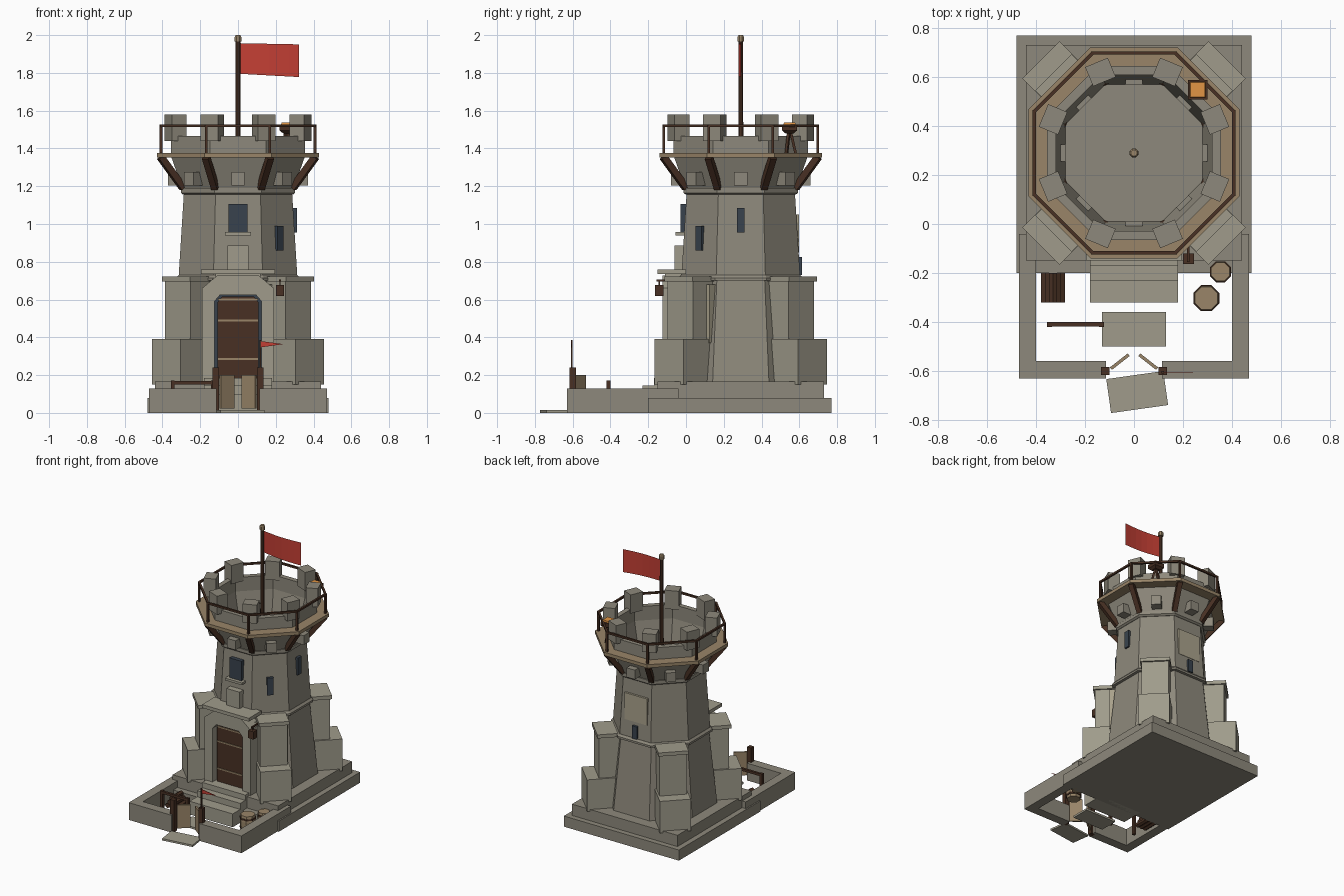
import bpy, bmesh, math
from math import sin, cos, pi, radians
from mathutils import Matrix, Vector

if "Cube" in bpy.data.objects:
    bpy.data.objects.remove(bpy.data.objects["Cube"])

CY = 0.29                      # tower centre in y
C8 = cos(pi / 8)

def mat(name, r, g, b):
    m = bpy.data.materials.new(name)
    m.diffuse_color = (r, g, b, 1)
    m.use_nodes = True
    m.node_tree.nodes["Principled BSDF"].inputs["Base Color"].default_value = m.diffuse_color
    return m

STONE = mat("stone", .27, .25, .20)
PALE = mat("pale_stone", .35, .33, .26)
WOOD = mat("dark_wood", .065, .03, .017)
TAN = mat("light_wood", .32, .235, .14)
PATCH = mat("plaster", .40, .36, .26)
BLUE = mat("dark_opening", .04, .055, .075)
RED = mat("red_cloth", .55, .05, .035)
FIRE = mat("fire", .75, .30, .06)

def finish(name, bm, m):
    bmesh.ops.recalc_face_normals(bm, faces=bm.faces)
    me = bpy.data.meshes.new(name)
    bm.to_mesh(me)
    bm.free()
    me.materials.append(m)
    ob = bpy.data.objects.new(name, me)
    bpy.context.collection.objects.link(ob)
    return ob

def cube(name, c, s, m, rot=0):
    bm = bmesh.new()
    bmesh.ops.create_cube(bm, size=1, matrix=Matrix.Translation(c)
                          @ Matrix.Rotation(rot, 4, 'Z') @ Matrix.Diagonal((*s, 1)))
    return finish(name, bm, m)

def box(name, x0, x1, y0, y1, z0, z1, m=STONE):
    return cube(name, ((x0+x1)/2, (y0+y1)/2, (z0+z1)/2), (x1-x0, y1-y0, z1-z0), m)

def radial(name, deg, r0, r1, w, z0, z1, m=STONE):
    """Box that points away from the tower axis."""
    a, r = radians(deg), (r0+r1)/2
    return cube(name, (r*cos(a), CY+r*sin(a), (z0+z1)/2), (r1-r0, w, z1-z0), m, a)

def lathe(name, prof, m=STONE, ring=False, at=(0, CY), n=8):
    """Turned n-gon; profile holds (apothem, z)."""
    bm = bmesh.new()
    k = cos(pi/n)
    rows = [[bm.verts.new((at[0]+r/k*cos((i+.5)*2*pi/n), at[1]+r/k*sin((i+.5)*2*pi/n), z))
             for i in range(n)] for r, z in prof]
    pairs = list(zip(rows, rows[1:])) + ([(rows[-1], rows[0])] if ring else [])
    for a, b in pairs:
        for i in range(n):
            j = (i+1) % n
            bm.faces.new((a[i], a[j], b[j], b[i]))
    if not ring:
        bm.faces.new(rows[0])
        bm.faces.new(rows[-1])
    return finish(name, bm, m)

def beam(name, p, q, w, m=WOOD):
    p, q = Vector(p), Vector(q)
    d = q - p
    bm = bmesh.new()
    bmesh.ops.create_cube(bm, size=1, matrix=Matrix.Translation((p+q)/2)
                          @ d.to_track_quat('Z', 'Y').to_matrix().to_4x4()
                          @ Matrix.Diagonal((w, w, d.length, 1)))
    return finish(name, bm, m)

def plate(name, pts, y0, y1, m):
    """Outline in x,z extruded along y."""
    bm = bmesh.new()
    f = bm.faces.new([bm.verts.new((x, y0, z)) for x, z in pts])
    g = bmesh.ops.extrude_face_region(bm, geom=[f])['geom']
    bmesh.ops.translate(bm, vec=(0, y1-y0, 0), verts=[v for v in g if isinstance(v, bmesh.types.BMVert)])
    return finish(name, bm, m)

def corner(a, z, i):
    """Octagon corner i at apothem a."""
    t = radians(22.5 + 45*i)
    return (a/C8*cos(t), CY + a/C8*sin(t), z)

# base slabs and courtyard wall
box("base_slab", -.48, .48, -.2, .77, 0, .08)
box("upper_slab", -.44, .44, -.15, .73, .08, .165)
for s in (-1, 1):
    x0, x1 = sorted((s*.40, s*.47))
    box("side_wall", x0, x1, -.63, -.04, 0, .13)
    x0, x1 = sorted((s*.115, s*.40))
    box("front_wall", x0, x1, -.63, -.56, 0, .13)

# tower body, bands and crown
lathe("tower_lower", [(.36, .16), (.305, .71)])
lathe("tower_upper", [(.315, .71), (.285, 1.19)])
lathe("middle_band", [(.328, .70), (.328, .715), (.315, .73)])
lathe("upper_band", [(.29, 1.155), (.303, 1.165), (.303, 1.19)])
lathe("crown_parapet", [(.295, 1.19), (.355, 1.36), (.355, 1.465),
                        (.318, 1.465), (.318, 1.36), (.28, 1.19)], ring=True)
for i in range(8):
    radial("merlon", 22.5+45*i, .315, .40, .10, 1.44, 1.58)
    radial("corbel", 45*i, .28, .37, .07, 1.205, 1.275)

# wooden gallery
lathe("gallery_deck", [(.43, 1.352), (.43, 1.377), (.35, 1.377), (.35, 1.352)], TAN, ring=True)
for i in range(8):
    beam("gallery_strut", corner(.29, 1.19, i), corner(.41, 1.355, i), .035)
    beam("gallery_post", corner(.408, 1.37, i), corner(.408, 1.525, i), .014)
    beam("gallery_rail", corner(.408, 1.52, i), corner(.408, 1.52, i+1), .014)

# corner buttresses
for a in (45, 135, 225, 315):
    radial("buttress_lower", a, .28, .537, .215, .15, .39, PALE)
    radial("buttress_upper", a, .25, .452, .19, .16, .70, PALE)
    radial("buttress_cap", a, .25, .465, .21, .695, .722, PALE)

# portal and door
plate("door_arch", [(-.19, .15), (-.19, .66), (-.11, .727), (.11, .727), (.19, .66), (.19, .15),
                    (.125, .15), (.125, .59), (.095, .625), (-.095, .625), (-.125, .59), (-.125, .15)],
      -.125, -.01, PALE)
box("door_lintel", -.195, .195, -.15, 0, .735, .76, PALE)
box("lintel_bed", -.12, .12, -.11, 0, .72, .74, PALE)
box("door_recess", -.125, .125, -.07, -.02, .16, .63, BLUE)
plate("door", [(-.108, .18), (-.108, .585), (-.085, .615), (.085, .615), (.108, .585), (.108, .18)],
      -.095, -.07, WOOD)
for z in (.285, .49, .60):
    box("door_band", -.105, .105, -.1, -.09, z-.005, z+.005, TAN)
box("keystone_block", -.055, .055, -.06, .03, .76, .885, PALE)
box("window_sill", -.07, .07, -.055, .03, .94, .957, PALE)
box("window", -.05, .05, -.03, .03, .957, 1.105, BLUE)

# arrow slits and plaster patches
radial("slit_front_right", -45, .27, .318, .045, .86, .99, BLUE)
radial("slit_right", 0, .27, .312, .04, .955, 1.085, BLUE)
radial("slit_back", 90, .28, .325, .04, .73, .825, BLUE)
radial("patch_back", 90, .27, .309, .19, .85, 1.05, PATCH)
radial("patch_front_right", -45, .29, .35, .235, .37, .68, PATCH)

# steps and paving
box("step_lower", -.18, .18, -.32, -.15, 0, .10, PALE)
box("step_upper", -.18, .18, -.23, -.1, .08, .145, PALE)
box("door_sill", -.18, .18, -.17, -.05, .14, .185, PALE)
box("path_slab", -.13, .13, -.5, -.36, 0, .015, PALE)
cube("gate_slab", (.013, -.686, .007), (.235, .14, .014), PALE, radians(8))

# gate with pennant
for s in (-1, 1):
    cube("gate_post", (s*.118, -.6, .12), (.034, .034, .24), WOOD)
    cube("gate_leaf", (s*.058, -.562, .112), (.092, .013, .175), TAN, -s*radians(38))
beam("pennant_pole", (.118, -.605, .23), (.118, -.605, .385), .01)
plate("pennant", [(.12, .38), (.24, .364), (.12, .347)], -.607, -.604, RED)

# hitching rail, log pile, barrels
beam("hitching_rail", (-.355, -.41, .16), (-.125, -.41, .16), .018)
for x in (-.345, -.132):
    beam("hitching_post", (x, -.41, 0), (x, -.41, .172), .02)
for row in range(3):
    for i in range(3 - row):
        x, z = -.364 + .033*i + .0165*row, .017 + .03*row
        log = lathe("log", [(.016, 0), (.016, .12)], WOOD, at=(0, 0), n=6)
        log.matrix_world = Matrix.Translation((x, -.2, z)) @ Matrix.Rotation(pi/2, 4, 'X')
for x, y, r, h in ((.295, -.303, .052, .125), (.353, -.195, .042, .12)):
    lathe("barrel", [(r*.85, 0), (r, h*.35), (r, h*.65), (r*.9, h)], TAN, at=(x, y))
    for t in (.2, .8):
        lathe("barrel_hoop", [(r*1.02, h*t-.006), (r*1.02, h*t+.006)], WOOD, at=(x, y))

# lantern
beam("lantern_arm", (.222, -.155, .70), (.222, -.02, .70), .01)
beam("lantern_hook", (.222, -.142, .66), (.222, -.142, .70), .007)
cube("lantern", (.222, -.142, .647), (.044, .044, .058), WOOD)

# brazier on the gallery
BX, BY = .26, .548
for i in range(3):
    a = i*2*pi/3 + pi/2
    beam("brazier_leg", (BX+.032*cos(a), BY+.032*sin(a), 1.375), (BX+.006*cos(a), BY+.006*sin(a), 1.49), .014)
lathe("brazier_bowl", [(.022, 1.48), (.04, 1.495), (.04, 1.525)], WOOD, at=(BX, BY), n=4)
lathe("embers", [(.032, 1.52), (.03, 1.537)], FIRE, at=(BX, BY), n=4)

# flagpole and flag
lathe("flagpole", [(.014, 1.18), (.012, 1.97)], WOOD)
lathe("pole_cap", [(.018, 1.965), (.018, 1.99), (.012, 2.0)], TAN)
bm = bmesh.new()
cols = []
for i in range(7):
    t = i/6
    x, y = .012 + .31*t, CY - .012*sin(pi*t)
    cols.append([bm.verts.new((x, y, z)) for z in (1.795-.017*t, 1.957-.006*t)])
for a, b in zip(cols, cols[1:]):
    bm.faces.new((a[0], b[0], b[1], a[1]))
finish("flag", bm, RED)
